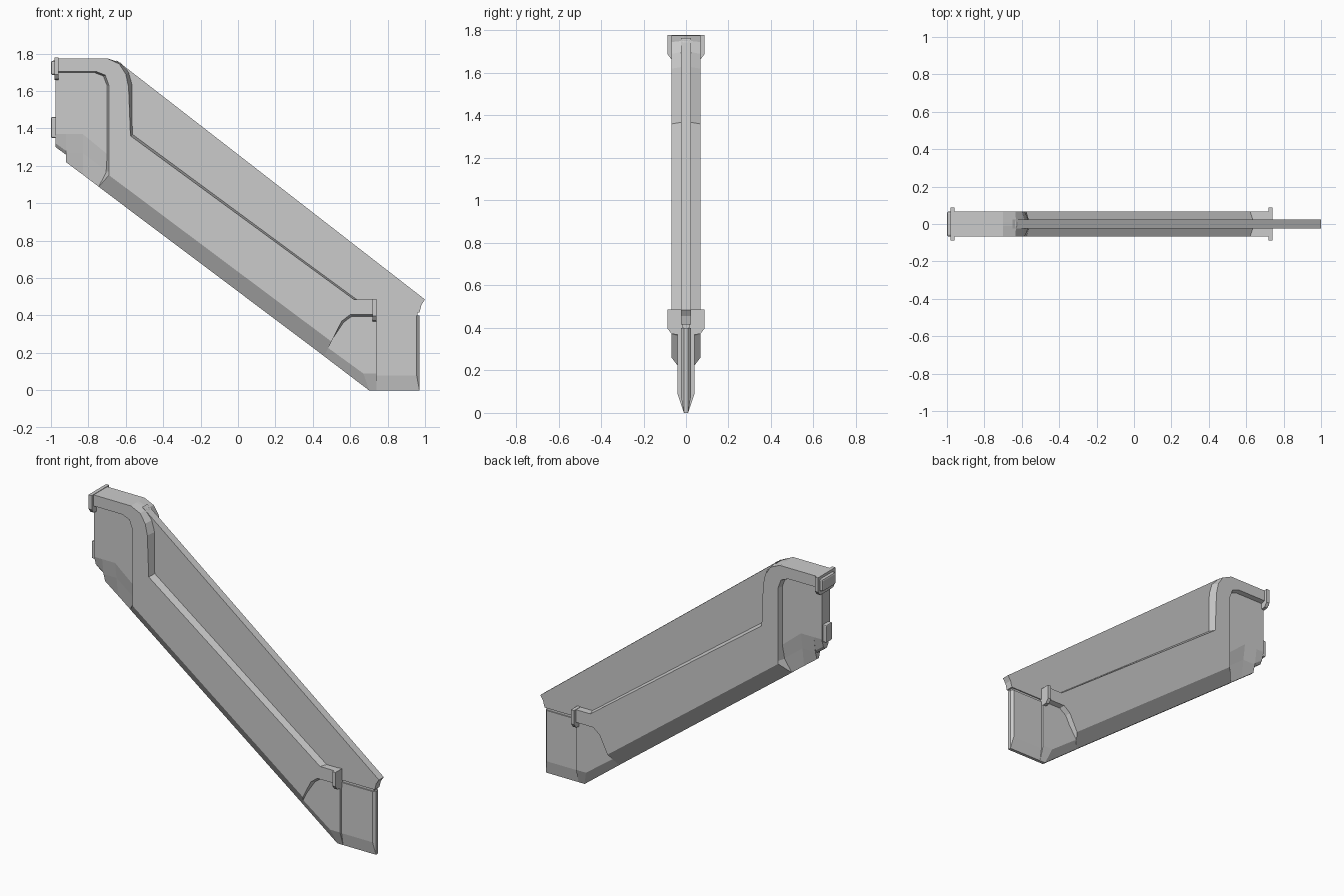
import bpy, bmesh

if "Cube" in bpy.data.objects:
    bpy.data.objects.remove(bpy.data.objects["Cube"])


def skin(name, rings):
    """Closed solid through matching point rings."""
    bm = bmesh.new()
    loops = [[bm.verts.new(p) for p in ring] for ring in rings]
    n = len(loops[0])
    for a, b in zip(loops, loops[1:]):
        for i in range(n):
            j = (i + 1) % n
            bm.faces.new((a[i], a[j], b[j], b[i]))
    bm.faces.new(loops[0])
    bm.faces.new(loops[-1][::-1])
    bmesh.ops.remove_doubles(bm, verts=bm.verts[:], dist=1e-5)
    bmesh.ops.triangulate(bm, faces=[f for f in bm.faces if len(f.verts) > 4])
    bmesh.ops.recalc_face_normals(bm, faces=bm.faces[:])
    mesh = bpy.data.meshes.new(name)
    bm.to_mesh(mesh)
    bm.free()
    obj = bpy.data.objects.new(name, mesh)
    bpy.context.collection.objects.link(obj)
    return obj


def symmetric(name, *layers):
    """Layers are (half thickness, xz outline), outermost first; mirrored in y."""
    front = [[(x, -y, z) for x, z in pts] for y, pts in layers]
    back = [[(x, y, z) for x, z in pts] for y, pts in reversed(layers)]
    return skin(name, front + back)


def slab(name, x0, x1, half_profile, bevel=0):
    """Extrude a (half width, z) profile, mirrored in y, along x."""
    pts = half_profile + [(-y, z) for y, z in reversed(half_profile)]
    obj = skin(name, [[(x, y, z) for y, z in pts] for x in (x0, x1)])
    if bevel:
        mod = obj.modifiers.new("bevel", "BEVEL")
        mod.width, mod.segments = bevel, 2
    return obj


# Outer cladding: hooked top rim, sloped ledge and tapered underside
face = [(-.96, 1.775), (-.70, 1.775), (-.635, 1.745), (-.60, 1.69), (-.585, 1.62),
        (-.575, 1.36), (.62, .485), (.74, .485), (.74, .405), (.60, .405),
        (.555, .37), (.50, .26), (-.69, 1.15), (-.69, 1.17), (-.69, 1.63),
        (-.71, 1.685), (-.76, 1.705), (-.96, 1.705)]
core = [(-.96, 1.775), (-.70, 1.775), (-.63, 1.752), (-.58, 1.70), (-.56, 1.63),
        (-.56, 1.37), (.64, .485), (.74, .485), (.74, .385), (.62, .385),
        (.575, .355), (.46, .183), (-.745, 1.088), (-.71, 1.17), (-.71, 1.63),
        (-.73, 1.675), (-.77, 1.69), (-.96, 1.69)]
symmetric("cladding", (.068, face), (.01, core))

# Central panel with the flared lip at the lower end
symmetric("center_panel", (.024, [
    (-.65, 1.765), (1, .485), (.98, .455), (.97, .415), (.6, .415), (-.6, 1.3)]))

# Recessed upper end with faceted underside
symmetric("upper_recess",
          (.04, [(-.975, 1.72), (-.66, 1.72), (-.66, 1.23), (-.83, 1.37),
                 (-.92, 1.37), (-.92, 1.37), (-.975, 1.37)]),
          (.025, [(-.975, 1.72), (-.66, 1.72), (-.66, 1.14), (-.83, 1.27),
                  (-.92, 1.27), (-.92, 1.28), (-.975, 1.32)]),
          (.01, [(-.975, 1.72), (-.66, 1.72), (-.66, 1.025), (-.83, 1.153),
                 (-.92, 1.22), (-.92, 1.26), (-.975, 1.30)]))

# Recessed lower end
symmetric("lower_recess",
          (.04, [(.45, .42), (.74, .42), (.74, .09), (.67, .09), (.45, .25)]),
          (.01, [(.45, .42), (.74, .42), (.74, 0), (.70, 0), (.45, .19)]))

# Thin foot block and the groove neck above it
symmetric("foot_block",
          (.024, [(.73, .40), (.955, .40), (.955, .08), (.73, .08)]),
          (.01, [(.73, .40), (.97, .40), (.97, 0), (.73, 0)]))
slab("groove_neck", .73, .96, [(.017, .39), (.017, .425)])

# Joint flanges at both ends of the rim
for name, x, top in (("upper_flange", -.97, 1.778), ("lower_flange", .73, .487)):
    slab(name, x - .011, x + .011,
         [(.045, top - .118), (.068, top - .115), (.087, top - .09), (.087, top)])

# End cap and small latch
slab("end_cap", -1, -.97, [(.067, 1.685), (.067, 1.762)], .01)
slab("end_latch", -1, -.97, [(.03, 1.35), (.03, 1.46)], .006)
